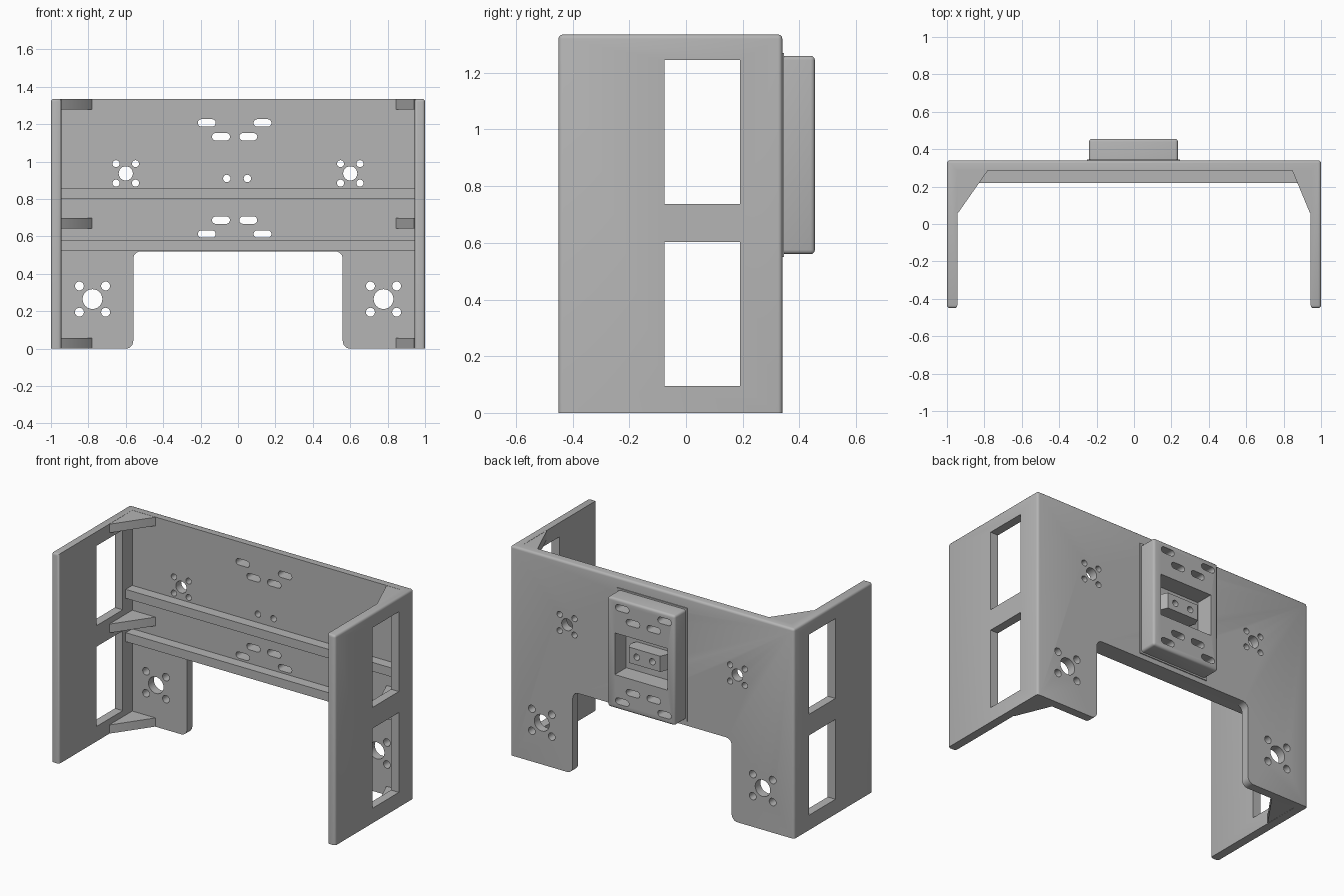
import bpy, bmesh
from math import sin, cos, pi, radians
from mathutils import Vector

if "Cube" in bpy.data.objects:
    bpy.data.objects.remove(bpy.data.objects["Cube"])

grey = bpy.data.materials.new("plain grey")
grey.use_nodes = True
grey.diffuse_color = (0.46, 0.46, 0.46, 1)
grey.node_tree.nodes["Principled BSDF"].inputs["Base Color"].default_value = grey.diffuse_color

PLACE = {"x": lambda a, b, d: (d, a, b),
         "y": lambda a, b, d: (a, d, b),
         "z": lambda a, b, d: (a, b, d)}


def add_prism(bm, points, axis, lo, hi):
    """Extrude a closed outline along an axis."""
    place = PLACE[axis]
    low = [bm.verts.new(place(a, b, lo)) for a, b in points]
    high = [bm.verts.new(place(a, b, hi)) for a, b in points]
    bm.faces.new(low)
    bm.faces.new(high[::-1])
    n = len(points)
    for i in range(n):
        j = (i + 1) % n
        bm.faces.new((low[j], low[i], high[i], high[j]))


def make(name, prisms, round_edge=None, radius=0.015):
    bm = bmesh.new()
    for p in prisms:
        add_prism(bm, *p)
    bmesh.ops.recalc_face_normals(bm, faces=bm.faces)
    if round_edge:
        edges = [e for e in bm.edges if round_edge(*(v.co for v in e.verts))]
        bmesh.ops.bevel(bm, geom=edges, offset=radius, segments=3, profile=0.5, affect='EDGES')
    mesh = bpy.data.meshes.new(name)
    bm.to_mesh(mesh)
    bm.free()
    mesh.materials.append(grey)
    ob = bpy.data.objects.new(name, mesh)
    bpy.context.collection.objects.link(ob)
    return ob


def rect(a0, a1, b0, b1):
    return [(a0, b0), (a1, b0), (a1, b1), (a0, b1)]


def arc(cx, cy, r, start, end, n=6):
    return [(cx + r * cos(radians(start + (end - start) * i / n)),
             cy + r * sin(radians(start + (end - start) * i / n))) for i in range(n + 1)]


def circle(cx, cy, r, n=24):
    return arc(cx, cy, r, 0, 360 - 360 / n, n - 1)


def slot(cx, cy, half=0.028, r=0.02):
    return arc(cx + half, cy, r, -90, 90, 8) + arc(cx - half, cy, r, 90, 270, 8)


def cut(ob, cutter):
    mod = ob.modifiers.new("cut", 'BOOLEAN')
    mod.operation, mod.solver, mod.object = 'DIFFERENCE', 'EXACT', cutter
    bpy.context.view_layer.objects.active = ob
    bpy.ops.object.modifier_apply(modifier=mod.name)


WALL, BACK, FRONT, TOP = 0.945, 0.34, -0.45, 1.335
INNER = 0.286

# U-shaped shell with rounded outer edges
shell_outline = [(-1, FRONT), (-WALL, FRONT), (-WALL, INNER), (WALL, INNER),
                 (WALL, FRONT), (1, FRONT), (1, BACK), (-1, BACK)]


def outer_edge(a, b):
    mid = (a + b) / 2
    outside = abs(mid.x) > 0.99 or mid.y > BACK - 0.01 or mid.y < FRONT + 0.01
    return outside and mid.z > 0.1


shell = make("shell", [(shell_outline, "z", 0, TOP)], outer_edge)

# Wide opening between the two legs
side = arc(-0.6, 0.04, 0.04, -90, 0) + arc(-0.52, 0.48, 0.04, 180, 90)
half = [(-0.6, -0.1)] + side
opening = half + [(-x, z) for x, z in reversed(half)]
cutters = [make("opening_cutter", [(opening, "y", 0.2, 0.5)])]

# Windows in both side walls
windows = [(rect(-0.075, 0.19, z0, z1), "x", x0, x0 + 0.3)
           for z0, z1 in ((0.095, 0.603), (0.737, 1.245)) for x0 in (-1.15, 0.85)]
cutters.append(make("window_cutter", windows))

# Motor mounting holes, slots and screw holes
holes = []
for sx in (-1, 1):
    for cx, cz, big, gap, small in ((0.6, 0.937, 0.038, 0.052, 0.019),
                                    (0.778, 0.265, 0.053, 0.07, 0.024)):
        holes.append(circle(sx * cx, cz, big))
        holes += [circle(sx * cx + i * gap, cz + j * gap, small, 16)
                  for i in (-1, 1) for j in (-1, 1)]
    for up in (-1, 1):
        holes.append(slot(-0.018 + sx * 0.149, 0.91 + up * 0.297))
        holes.append(slot(-0.018 + sx * 0.073, 0.91 + up * 0.223))
    holes.append(circle(-0.005 + sx * 0.055, 0.91, 0.02, 16))
hole_cutter = make("hole_cutter", [(h, "y", 0.2, 0.6) for h in holes])
cutters.append(hole_cutter)
for c in cutters:
    cut(shell, c)

# Raised mounting pad on the back with a central pocket
pad = make("mounting_pad", [(rect(-0.24, 0.235, 0.56, 1.26), "y", 0.33, 0.455)],
           lambda a, b: (a.y + b.y) / 2 > 0.36)
foot = make("pad_foot", [(rect(-0.25, 0.245, 0.55, 1.27), "y", 0.33, 0.346)])
pocket = make("pocket_cutter", [(rect(-0.188, 0.183, 0.775, 1.04), "y", 0.3, 0.6)])
cutters.append(pocket)
for ob in (pad, foot):
    cut(ob, pocket)
    cut(ob, hole_cutter)

# Nut block with pointed ends inside the pocket
block_outline = [(-0.115, 0.335), (0.105, 0.335), (0.125, 0.38), (0.105, 0.425),
                 (-0.115, 0.425), (-0.135, 0.38)]
block = make("nut_block", [(block_outline, "z", 0.86, 0.96)])
cut(block, hole_cutter)

# Horizontal stiffening ribs
ribs = [make(name, [(rect(-0.95, 0.95, z, z + 0.057), "y", 0.22, 0.29)])
        for name, z in (("lower_rib", 0.523), ("upper_rib", 0.799))]

# Corner gussets at three heights, longer on the -x side
gussets = []
for label, z0, z1 in (("bottom", 0.001, 0.056), ("middle", 0.642, 0.698), ("top", 1.279, 1.334)):
    for name, sx, reach in (("long", -1, 0.78), ("short", 1, 0.845)):
        tri = [(sx * 0.95, 0.055), (sx * 0.94, 0.06), (sx * reach, 0.288), (sx * 0.95, 0.288)]
        gussets.append(make(f"{label}_{name}_gusset", [(tri, "z", z0, z1)]))

for c in cutters:
    bpy.data.objects.remove(c)

# Smooth rounded edges and holes, keep the rest crisp
bpy.ops.object.select_all(action='DESELECT')
for ob in [shell, pad, foot, block] + ribs + gussets:
    ob.select_set(True)
bpy.context.view_layer.objects.active = shell
bpy.ops.object.shade_smooth_by_angle(angle=radians(35))
